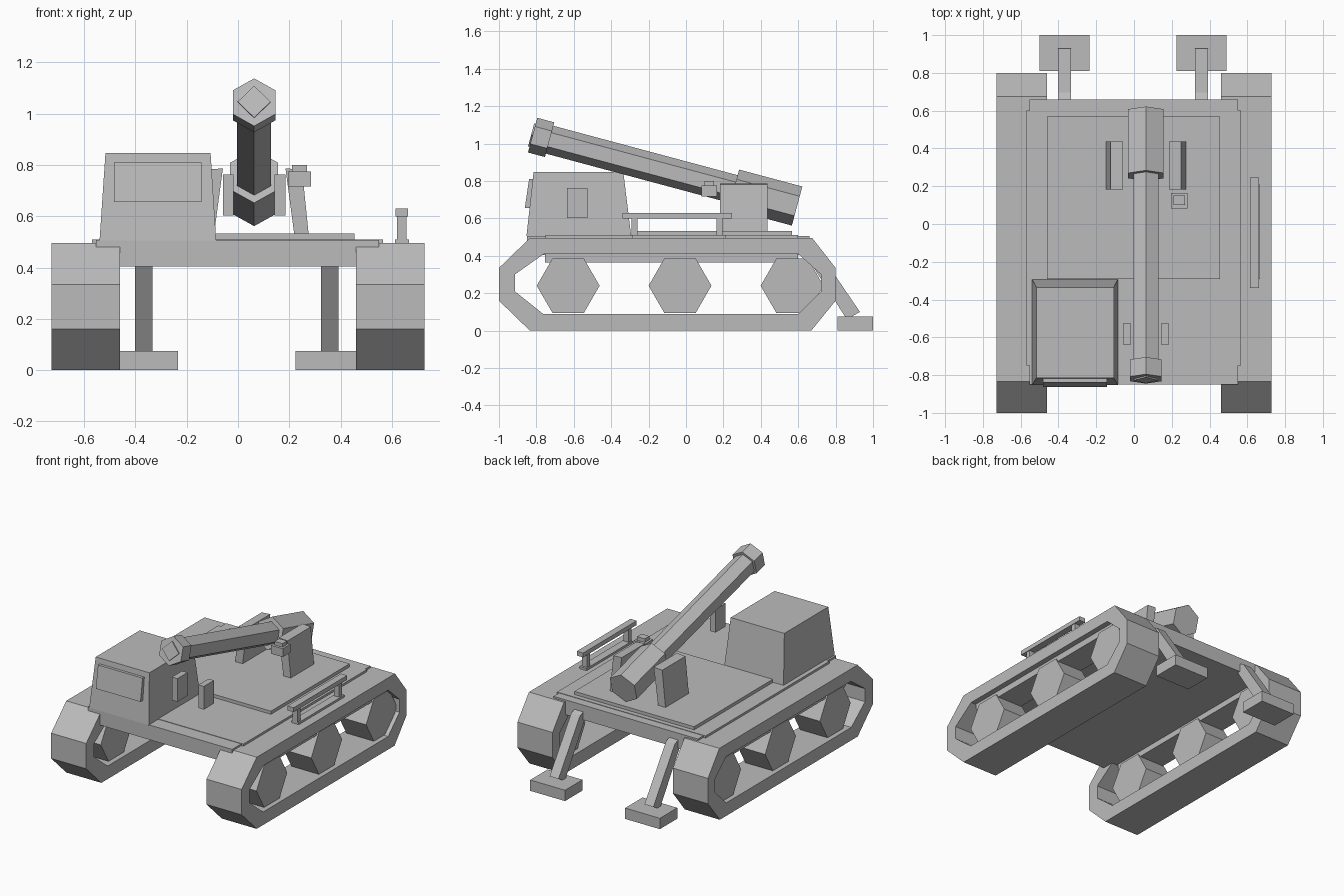
import bpy, bmesh, math
from mathutils import Vector, Matrix

if "Cube" in bpy.data.objects:
    bpy.data.objects.remove(bpy.data.objects["Cube"])

grey = bpy.data.materials.new("plain grey")
grey.diffuse_color = (0.5, 0.5, 0.5, 1)
grey.use_nodes = True
grey.node_tree.nodes["Principled BSDF"].inputs["Base Color"].default_value = grey.diffuse_color


def finish(name, bm):
    bmesh.ops.recalc_face_normals(bm, faces=bm.faces)
    mesh = bpy.data.meshes.new(name)
    bm.to_mesh(mesh)
    bm.free()
    mesh.materials.append(grey)
    obj = bpy.data.objects.new(name, mesh)
    bpy.context.collection.objects.link(obj)
    return obj


def loft(name, lower, upper):
    """Solid between two matching loops of 3D points."""
    bm = bmesh.new()
    a = [bm.verts.new(p) for p in lower]
    b = [bm.verts.new(p) for p in upper]
    n = len(a)
    bm.faces.new(a)
    bm.faces.new(b)
    for i in range(n):
        j = (i + 1) % n
        bm.faces.new((a[i], a[j], b[j], b[i]))
    return finish(name, bm)


def rect(x0, x1, y0, y1, z):
    return [(x0, y0, z), (x1, y0, z), (x1, y1, z), (x0, y1, z)]


def box(name, x0, x1, y0, y1, z0, z1):
    return loft(name, rect(x0, x1, y0, y1, z0), rect(x0, x1, y0, y1, z1))


def side_profile(name, pts, x0, x1):
    return loft(name, [(x0, y, z) for y, z in pts], [(x1, y, z) for y, z in pts])


def front_profile(name, pts, y0, y1):
    return loft(name, [(x, y0, z) for x, z in pts], [(x, y1, z) for x, z in pts])


def prism(name, sides, radius, start, end, turn):
    """Regular prism from start to end, in the plane across the axis."""
    start, end = Vector(start), Vector(end)
    d = (end - start).normalized()
    u = Vector((1, 0, 0)) if abs(d.x) < 0.5 else Vector((0, 1, 0))
    v = d.cross(u)
    ring = [radius * (math.cos(turn + math.tau * i / sides) * u
                      + math.sin(turn + math.tau * i / sides) * v) for i in range(sides)]
    return loft(name, [start + r for r in ring], [end + r for r in ring])


def track(name, x0, x1):
    """Octagonal belt with an open middle."""
    outer = [(-1, .335), (-.835, .495), (.675, .495), (.8, .335),
             (.8, .16), (.67, 0), (-.835, 0), (-1, .16)]
    inner = [(-.915, .30), (-.76, .41), (.60, .41), (.723, .30),
             (.723, .21), (.60, .09), (-.765, .09), (-.915, .21)]
    bm = bmesh.new()
    rings = [[bm.verts.new((x, y, z)) for y, z in loop]
             for x, loop in ((x0, outer), (x1, outer), (x1, inner), (x0, inner))]
    for k in range(4):
        a, b = rings[k], rings[(k + 1) % 4]
        for i in range(8):
            j = (i + 1) % 8
            bm.faces.new((a[i], a[j], b[j], b[i]))
    return finish(name, bm)


# Running gear and rear supports, both sides
for side, s in (("left", -1), ("right", 1)):
    track(side + "_track", s * .46, s * .728)
    box(side + "_track_guide", s * .50, s * .69, -.755, .60, .365, .415)
    for i, y in enumerate((-.63, -.032, .567)):
        prism(f"{side}_wheel_{i + 1}", 6, .168, (s * .49, y, .24), (s * .70, y, .24), 0)
    c = s * .3625 - .005
    side_profile(side + "_support_leg",
                 [(.63, .42), (.66, .46), (.695, .445), (.93, .10), (.86, .06)], c - .034, c + .034)
    box(side + "_support_foot", c - .133, c + .133, .81, 1.0, 0, .075)

# Hull and decks
box("hull", -.553, .55, -.85, .66, .405, .507)
box("hull_side_plate", -.57, .566, -.75, .60, .48, .51)
box("raised_deck", -.46, .455, -.29, .568, .50, .532)

# Cabin with a leaning windscreen plate
loft("cabin", rect(-.54, -.085, -.853, -.293, .505), rect(-.517, -.107, -.815, -.335, .847))
side_profile("windscreen", [(-.83, .655), (-.862, .655), (-.839, .81), (-.815, .81)], -.483, -.142)

# Gun: barrel, breech and muzzle along one tilted axis
muzzle = Vector((.063, -.82, 1.045))
breech = Vector((.063, .594, .666))
axis = (breech - muzzle).normalized()
up = math.pi / 2
prism("barrel", 6, .077, muzzle + axis * .02, breech - axis * .1, up)
prism("muzzle_collar", 6, .096, muzzle, muzzle + axis * .094, up)
prism("muzzle_bore", 4, .064, muzzle - axis * .008, muzzle + axis * .01, up)
prism("breech", 6, .108, breech - axis * .35, breech, up)

# Leaning gun mounts and small side plates, mirrored about the barrel
for side, s in (("left", -1), ("right", 1)):
    front_profile(side + "_gun_mount",
                  [(.063 + s * x, z) for x, z in ((.157, .525), (.213, .525), (.187, .782), (.122, .787))],
                  .183, .437)
    box(side + "_barrel_plate", .063 + s * .08, .063 + s * .122, -.637, -.527, .603, .763)

# Sight beside the right mount
box("sight_body", .195, .284, .083, .165, .717, .775)
box("sight_cap", .21, .27, .10, .15, .775, .80)

# Side handrail
box("handrail_base", .613, .667, -.29, .21, .49, .51)
box("handrail", .615, .663, -.34, .245, .60, .63)
for i, y in enumerate((-.275, .178)):
    box(f"handrail_post_{i + 1}", .62, .658, y - .016, y + .016, .505, .605)
